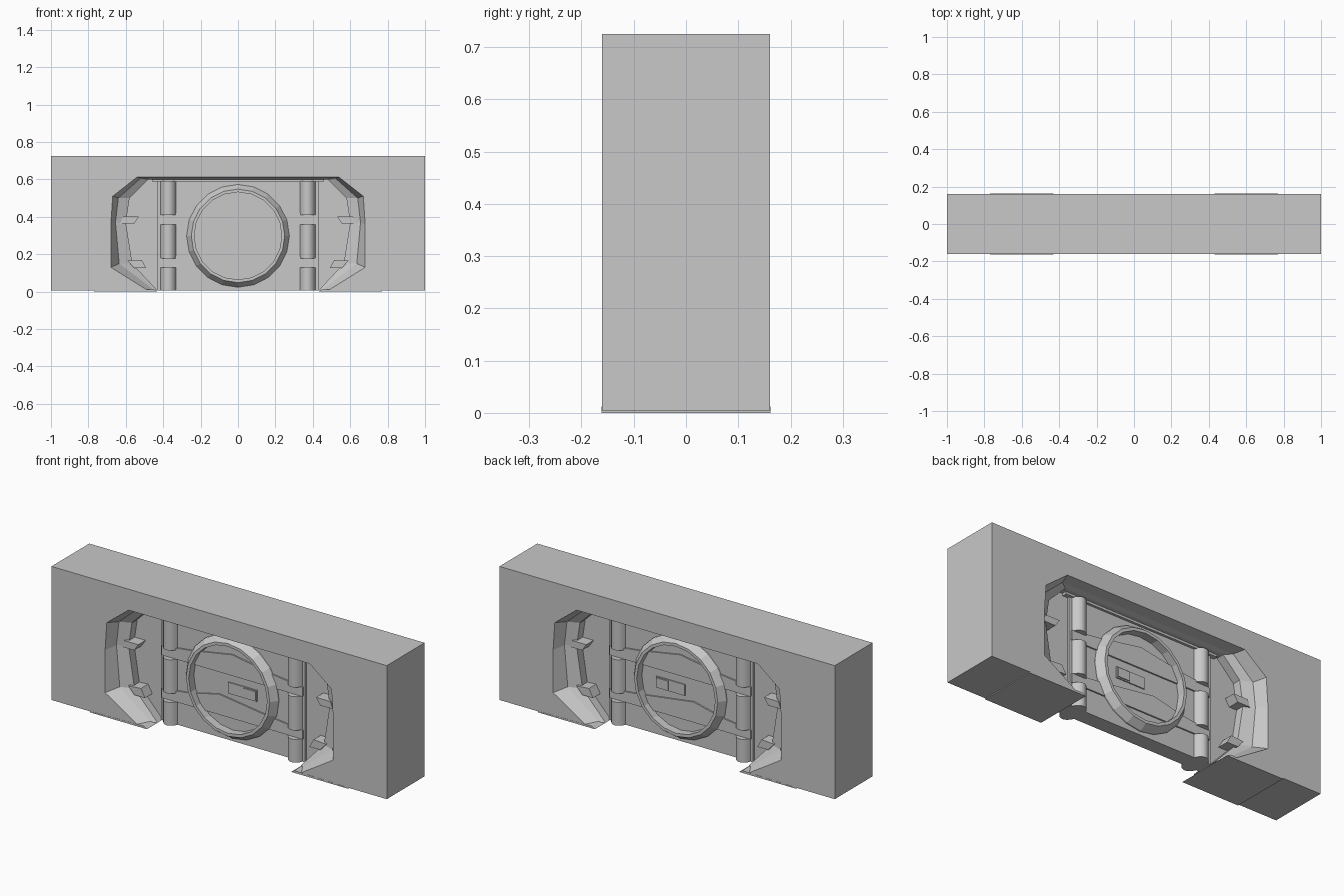
import bpy, bmesh, math

if "Cube" in bpy.data.objects:
    bpy.data.objects.remove(bpy.data.objects["Cube"])

grey = bpy.data.materials.new("plain grey")
grey.diffuse_color = (0.58, 0.58, 0.58, 1)
grey.use_nodes = True
grey.node_tree.nodes["Principled BSDF"].inputs["Base Color"].default_value = grey.diffuse_color


def finish(name, bm, smooth=False):
    bmesh.ops.remove_doubles(bm, verts=bm.verts, dist=1e-5)
    bmesh.ops.recalc_face_normals(bm, faces=bm.faces)
    me = bpy.data.meshes.new(name)
    bm.to_mesh(me)
    bm.free()
    me.materials.append(grey)
    ob = bpy.data.objects.new(name, me)
    bpy.context.collection.objects.link(ob)
    if smooth:
        bpy.context.view_layer.objects.active = ob
        ob.select_set(True)
        bpy.ops.object.shade_smooth_by_angle(angle=math.radians(40))
        ob.select_set(False)
    return ob


def loft(name, rings, smooth=False, closed=False):
    """Skin equal-length loops; cap the ends, or join last to first."""
    bm = bmesh.new()
    loops = [[bm.verts.new(p) for p in r] for r in rings]
    n = len(loops[0])
    pairs = list(zip(loops, loops[1:]))
    if closed:
        pairs.append((loops[-1], loops[0]))
    else:
        bm.faces.new(loops[0])
        bm.faces.new(loops[-1])
    for a, b in pairs:
        for i in range(n):
            j = (i + 1) % n
            bm.faces.new((a[i], a[j], b[j], b[i]))
    return finish(name, bm, smooth)


def slab(name, pts, d):
    """Outline in x, z running through the wall from y = -d to y = d."""
    return loft(name, [[(x, y, z) for x, z in pts] for y in (-d, d)])


def both(half):
    return half + [(-x, z) for x, z in reversed(half)]


# Wall: block with a bevelled opening that is open at the bottom
B = 0.005
outer = both([(-.48, B), (-.68, .13), (-.68, .36), (-.67, .51), (-.54, .612)])
bevel = both([(-.445, B), (-.635, .15), (-.655, .37), (-.64, .50), (-.52, .607)])
inner = both([(-.43, B), (-.565, .15), (-.60, .37), (-.58, .50), (-.48, .60)])
steps = [(outer, -.161), (bevel, -.10), (inner, -.075),
         (inner, .075), (bevel, .10), (outer, .161)]
bm = bmesh.new()
rows = [[bm.verts.new((x, y, z)) for x, z in o] for o, y in steps]
for a, b in zip(rows, rows[1:]):
    for i in range(len(a) - 1):
        bm.faces.new((a[i], a[i + 1], b[i + 1], b[i]))
corners = [[bm.verts.new((x, y, z)) for x, z in
            ((1, B), (1, .725), (-1, .725), (-1, B))] for y in (-.161, .161)]
for row, c in ((rows[0], corners[0]), (rows[-1], corners[1])):
    bm.faces.new(row + c)
for i in range(3):
    a, b = corners
    bm.faces.new((a[i], a[i + 1], b[i + 1], b[i]))
bm.faces.new([r[0] for r in rows] + [corners[1][3], corners[0][3]])
bm.faces.new([r[-1] for r in rows] + [corners[1][0], corners[0][0]])
finish("wall", bm)

# Door leaf: thin outer wings and a thicker middle
slab("door_wings", both([(-.43, B), (-.575, .15), (-.61, .37), (-.59, .50), (-.49, .605)]), .03)
slab("door_panel", both([(-.43, B), (-.43, .603)]), .042)
slab("door_head", both([(-.46, .588), (-.46, .605)]), .055)

# Horizontal ribs with raised middles
slab("upper_rib", [(-.42, .36), (.42, .36), (.42, .41), (.25, .43), (0, .473),
                   (-.25, .43), (-.42, .41)], .05)
slab("lower_rib", [(-.42, .13), (.42, .13), (.42, .178), (.25, .195), (-.08, .24),
                   (-.25, .20), (-.42, .178)], .05)

for s, side in ((-1, "left"), (1, "right")):
    # Rounded uprights between the ribs
    for k, (z0, z1) in enumerate(((B, .13), (.178, .36), (.41, .592))):
        loft(f"{side}_upright_{k + 1}",
             [[(s * .372 + .05 * math.cos(t * math.tau / 24),
                .078 * math.sin(t * math.tau / 24), z) for t in range(24)]
              for z in (z0, z1)], True)
    # Locking claws reaching from the frame onto the door
    slab(f"{side}_upper_claw", [(s * x, z) for x, z in
         ((-.63, .365), (-.555, .365), (-.53, .402), (-.615, .402))], .092)
    slab(f"{side}_lower_claw", [(s * x, z) for x, z in
         ((-.59, .165), (-.555, .125), (-.49, .125), (-.515, .17))], .092)
    # Thin sill strips under the wall
    slab(f"{side}_sill", [(s * x, z) for x, z in
         ((-.77, 0), (-.43, 0), (-.45, .012), (-.77, .006))], .162)

# Round hub ring with sloped outer edge, and the plate inside it
N, CZ = 20, .298
section = [(.234, -.086), (.25, -.086), (.275, -.05), (.275, .05), (.25, .086), (.234, .086)]
loft("hub_ring",
     [[(r * math.sin(i * math.tau / N), y, CZ + r * math.cos(i * math.tau / N))
       for r, y in section] for i in range(N)], closed=True)

# Small keypad plate and button
slab("keypad_plate", [(-.025, .258), (.145, .258), (.145, .318), (-.025, .318)], .048)
slab("keypad_button", [(.07, .264), (.14, .264), (.14, .313), (.07, .313)], .053)
